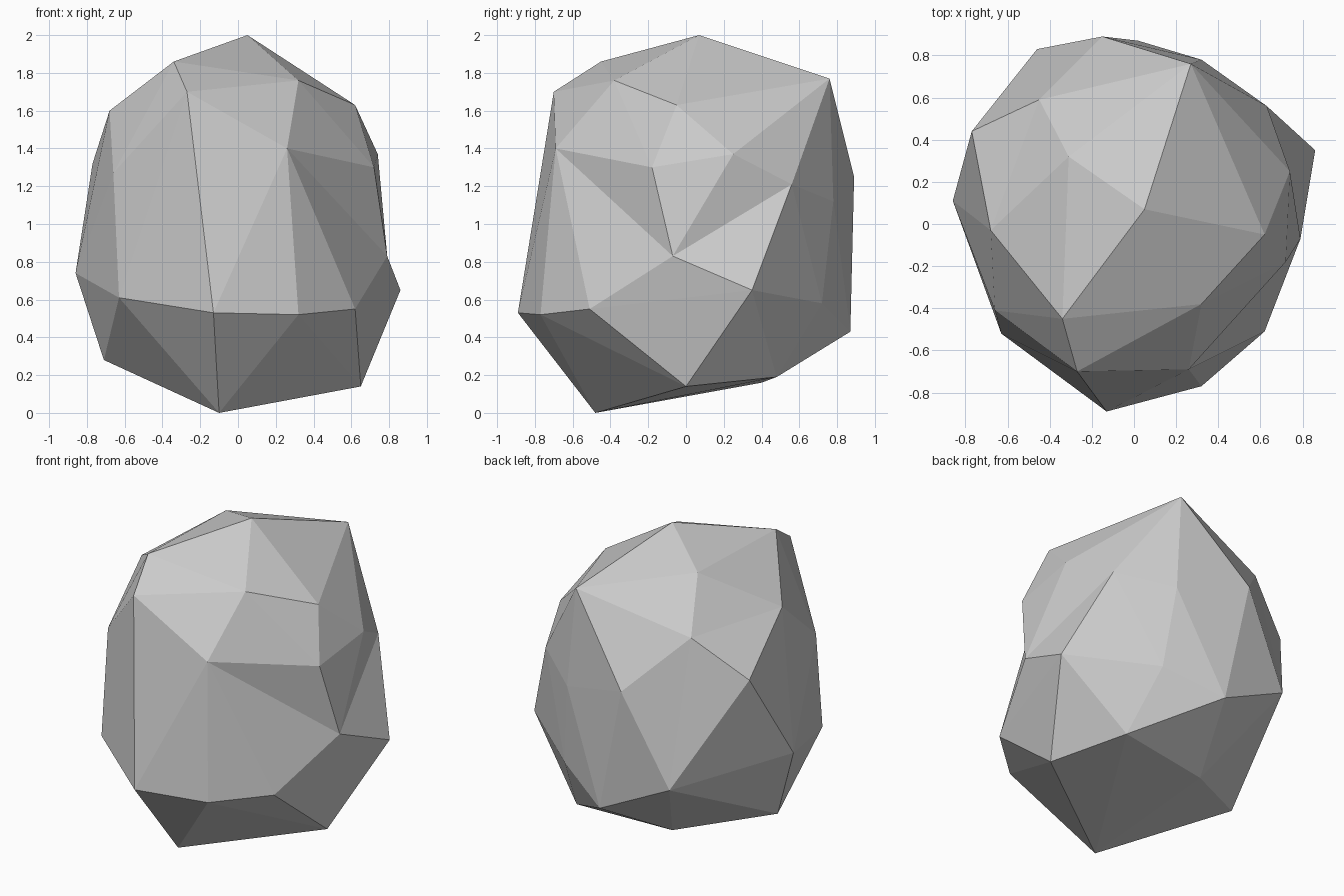
import bpy
import bmesh
import random
from mathutils import Vector

random.seed(4)
cube = bpy.data.objects.get("Cube")
if cube:
    bpy.data.objects.remove(cube, do_unlink=True)

# Corners of the boulder, from the crown down to the base
corners = {
    # crown
    "A": (.05, .07, 2), "B": (-.34, -.45, 1.86), "C": (-.27, -.7, 1.7),
    "D": (.32, -.38, 1.76), "E": (.62, -.05, 1.63), "F": (.27, .76, 1.77),
    "G": (-.68, -.03, 1.6), "e": (-.31, .32, 1.86), "d": (-.45, .59, 1.57),
    # shoulder
    "H": (.26, -.69, 1.4), "I": (.74, .25, 1.37), "J": (.72, -.18, 1.3),
    "U": (.63, .56, 1.21), "V": (-.15, .89, 1.25), "W": (.32, .78, 1.12),
    "b": (-.66, -.41, 1.27), "c": (-.77, .44, 1.32),
    # waist
    "K": (.79, -.07, .83), "L": (.86, .35, .65), "M": (.62, -.51, .55),
    "N": (.32, -.77, .52), "O": (-.13, -.89, .53), "P": (-.63, -.52, .61),
    "Q": (-.86, .11, .74), "X": (.38, .72, .58), "Y": (.02, .87, .43),
    "f": (-.46, .83, .66),
    # base
    "R": (-.1, -.48, 0), "S": (.65, 0, .14), "T": (-.71, .06, .28),
    "Z": (.46, .48, .19), "a": (-.18, .4, .16),
}

# Ridge and valley lines that run from corner to corner
ridges = ["HKUXYfcQTR", "COHMSLZY", "AFVYaT", "ABbPCDEJKLUFdfV",
          "AeGdcGbQPRO", "BeFIKHJIE", "FWXLZa", "UWVdF", "WYXZ",
          "fTafQ", "ONMK", "HN", "ZSR", "DAEF", "CBG"]

# Wrap the corners in a closed skin, using their directions from the middle
middle = Vector((0, 0, .95))
bm = bmesh.new()
corner_vert = {}
for name, place in corners.items():
    corner_vert[name] = bm.verts.new((Vector(place) - middle).normalized())
bmesh.ops.convex_hull(bm, input=list(bm.verts))
direction = {vert: vert.co.copy() for vert in bm.verts}


def crosses(a, b, u, v):
    """True if the arcs a-b and u-v cross on the sphere."""
    if len({a, b, u, v}) < 4:
        return False
    a, b, u, v = (direction[vert] for vert in (a, b, u, v))
    first, second = a.cross(b), u.cross(v)
    return (first.dot(u) * first.dot(v) < 0
            and second.dot(a) * second.dot(b) < 0
            and (a + b).dot(u + v) > 0)


def can_turn(edge):
    """True if the edge can be swapped for the other diagonal."""
    if len(edge.link_faces) != 2 or frozenset(edge.verts) in locked:
        return False
    tips = [vert for face in edge.link_faces for vert in face.verts
            if vert not in edge.verts]
    return (len(tips) == 2 and bm.edges.get(tips) is None
            and crosses(*tips, *edge.verts))


# Turn skin edges until every ridge line is present
locked = set()
for ridge in ridges:
    for start, end in zip(ridge, ridge[1:]):
        pair = (corner_vert[start], corner_vert[end])
        for attempt in range(200):
            if bm.edges.get(pair):
                locked.add(frozenset(pair))
                break
            options = [edge for edge in bm.edges
                       if crosses(*pair, *edge.verts) and can_turn(edge)]
            if not options:
                break
            bmesh.utils.edge_rotate(random.choice(options), True)

# Move the corners to their real places
for name, vert in corner_vert.items():
    vert.co = corners[name]
bmesh.ops.recalc_face_normals(bm, faces=list(bm.faces))

# Everywhere else, prefer the bulging diagonal
for attempt in range(40):
    bm.normal_update()
    dents = [edge for edge in bm.edges
             if can_turn(edge) and edge.calc_face_angle_signed() < 0]
    if not dents:
        break
    bmesh.utils.edge_rotate(dents[0], True)
bmesh.ops.recalc_face_normals(bm, faces=list(bm.faces))
for face in bm.faces:
    face.smooth = False

# Boulder object
mesh = bpy.data.meshes.new("boulder")
bm.to_mesh(mesh)
bm.free()
boulder = bpy.data.objects.new("boulder", mesh)
bpy.context.collection.objects.link(boulder)

# Plain grey stone
stone = bpy.data.materials.new("grey_stone")
stone.use_nodes = True
grey = (.6, .6, .6, 1)
stone.diffuse_color = grey
stone.node_tree.nodes["Principled BSDF"].inputs["Base Color"].default_value = grey
mesh.materials.append(stone)
